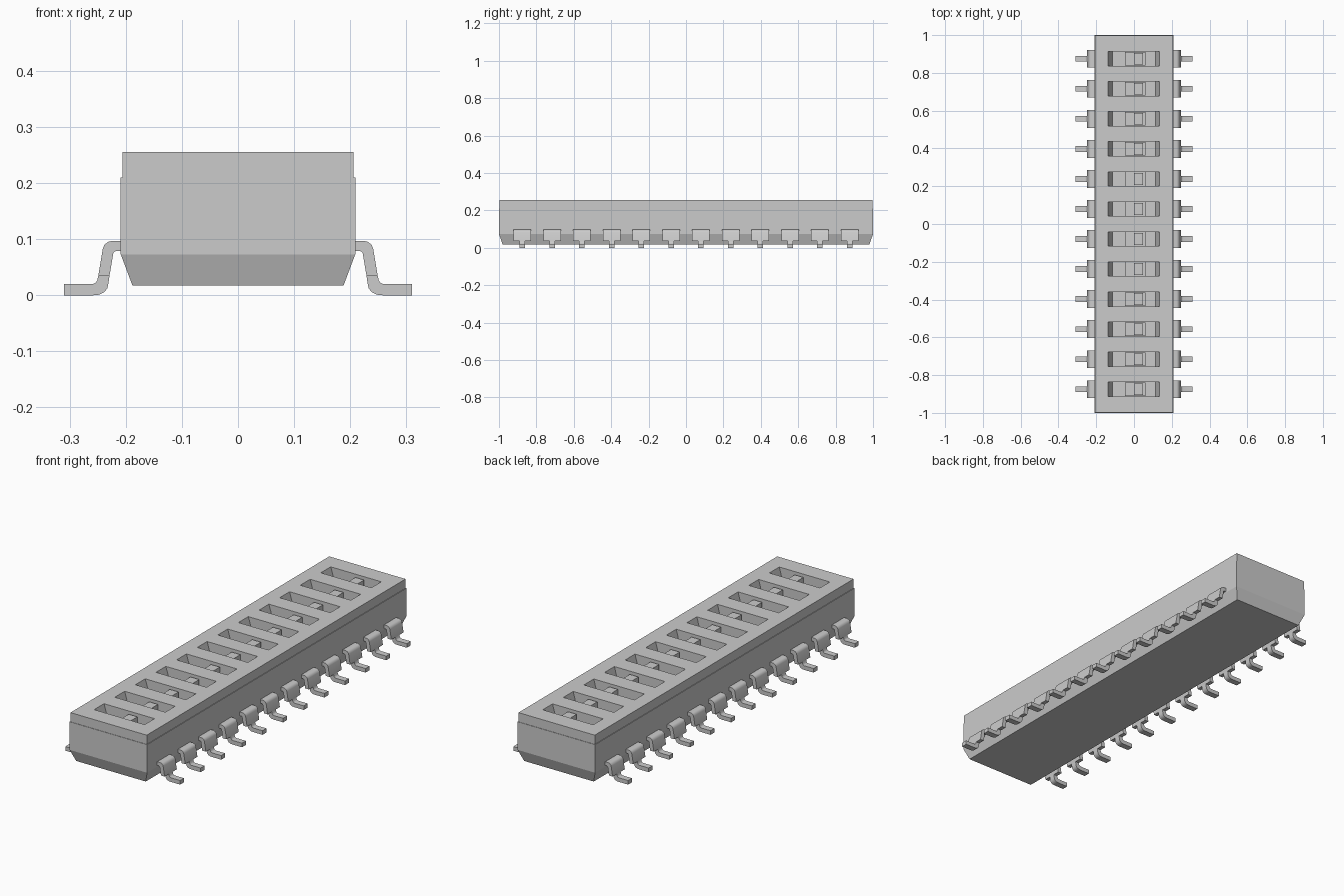
import bpy
import bmesh

if "Cube" in bpy.data.objects:
    bpy.data.objects.remove(bpy.data.objects["Cube"], do_unlink=True)

COUNT, PITCH = 12, 0.159
ROWS = [(i - (COUNT - 1) / 2) * PITCH for i in range(COUNT)]

grey = bpy.data.materials.new("plain grey")
grey.use_nodes = True
grey.diffuse_color = (0.6, 0.6, 0.6, 1)
grey.node_tree.nodes["Principled BSDF"].inputs["Base Color"].default_value = (0.6, 0.6, 0.6, 1)


def finish(name, bm):
    bmesh.ops.recalc_face_normals(bm, faces=bm.faces[:])
    mesh = bpy.data.meshes.new(name)
    bm.to_mesh(mesh)
    bm.free()
    mesh.materials.append(grey)
    obj = bpy.data.objects.new(name, mesh)
    bpy.context.collection.objects.link(obj)
    return obj


def loft(bm, loops):
    """Stack of rectangles (x0, x1, y0, y1, z), capped at both ends."""
    rings = [[bm.verts.new(p) for p in ((x0, y0, z), (x1, y0, z), (x1, y1, z), (x0, y1, z))]
             for x0, x1, y0, y1, z in loops]
    for a, b in zip(rings, rings[1:]):
        for i in range(4):
            j = (i + 1) % 4
            bm.faces.new((a[i], a[j], b[j], b[i]))
    bm.faces.new(rings[0][::-1])
    bm.faces.new(rings[-1])


def extrude_profile(bm, points, y, half, side):
    """Extrude an x-z outline along y."""
    rings = [[bm.verts.new((side * x, y + d, z)) for x, z in points] for d in (-half, half)]
    n = len(points)
    for i in range(n):
        j = (i + 1) % n
        bm.faces.new((rings[0][i], rings[0][j], rings[1][j], rings[1][i]))
    bm.faces.new(rings[0])
    bm.faces.new(rings[1][::-1])


# Housing: chamfered foot, straight walls, slightly inset cover
bm = bmesh.new()
loft(bm, [(-hx, hx, -hy, hy, z) for hx, hy, z in (
    (0.188, 0.98, 0.017), (0.209, 1.0, 0.073), (0.209, 1.0, 0.21),
    (0.206, 0.998, 0.21), (0.206, 0.998, 0.255))])
housing = finish("housing", bm)

# Switch slots with sloping ends
FLOOR = 0.175
bm = bmesh.new()
for y in ROWS:
    loft(bm, [(-0.113, 0.113, y - 0.038, y + 0.038, FLOOR),
              (-0.138, 0.135, y - 0.038, y + 0.038, 0.255),
              (-0.138, 0.135, y - 0.038, y + 0.038, 0.30)])
cutter = finish("slot_cutter", bm)
cutter.hide_render = True
cut = housing.modifiers.new("slots", "BOOLEAN")
cut.operation = "DIFFERENCE"
cut.solver = "EXACT"
cut.object = cutter
bpy.context.view_layer.objects.active = housing
housing.select_set(True)
bpy.ops.object.modifier_apply(modifier=cut.name)
bpy.data.objects.remove(cutter, do_unlink=True)

# Sliders: low carriage with a raised knob
for n, y in enumerate(ROWS, 1):
    bm = bmesh.new()
    loft(bm, [(-0.047, 0.06, y - 0.036, y + 0.036, FLOOR - 0.005),
              (-0.047, 0.06, y - 0.036, y + 0.036, 0.198)])
    loft(bm, [(0.0, 0.047, y - 0.031, y + 0.031, 0.195),
              (0.0, 0.047, y - 0.031, y + 0.031, 0.243)])
    finish(f"slider_{n}", bm)

# Gull-wing pins: wide shoulder, narrow foot
SHOULDER = [(0.20, 0.097), (0.224, 0.097), (0.232, 0.095), (0.238, 0.090), (0.241, 0.083),
            (0.249, 0.035), (0.229, 0.035), (0.222, 0.076), (0.218, 0.079), (0.20, 0.079)]
FOOT = [(0.249, 0.035), (0.251, 0.026), (0.254, 0.022), (0.259, 0.020), (0.31, 0.020),
        (0.31, 0.0), (0.258, 0.0), (0.248, 0.001), (0.239, 0.005), (0.233, 0.012),
        (0.231, 0.021), (0.229, 0.035)]
for side, label in ((1, "left"), (-1, "right")):
    for n, y in enumerate(ROWS, 1):
        bm = bmesh.new()
        extrude_profile(bm, SHOULDER, y, 0.047, side)
        extrude_profile(bm, FOOT, y, 0.015, side)
        pin = finish(f"{label}_pin_{n}", bm)
        bpy.ops.object.select_all(action="DESELECT")
        pin.select_set(True)
        bpy.context.view_layer.objects.active = pin
        bpy.ops.object.shade_smooth_by_angle(angle=0.6)
